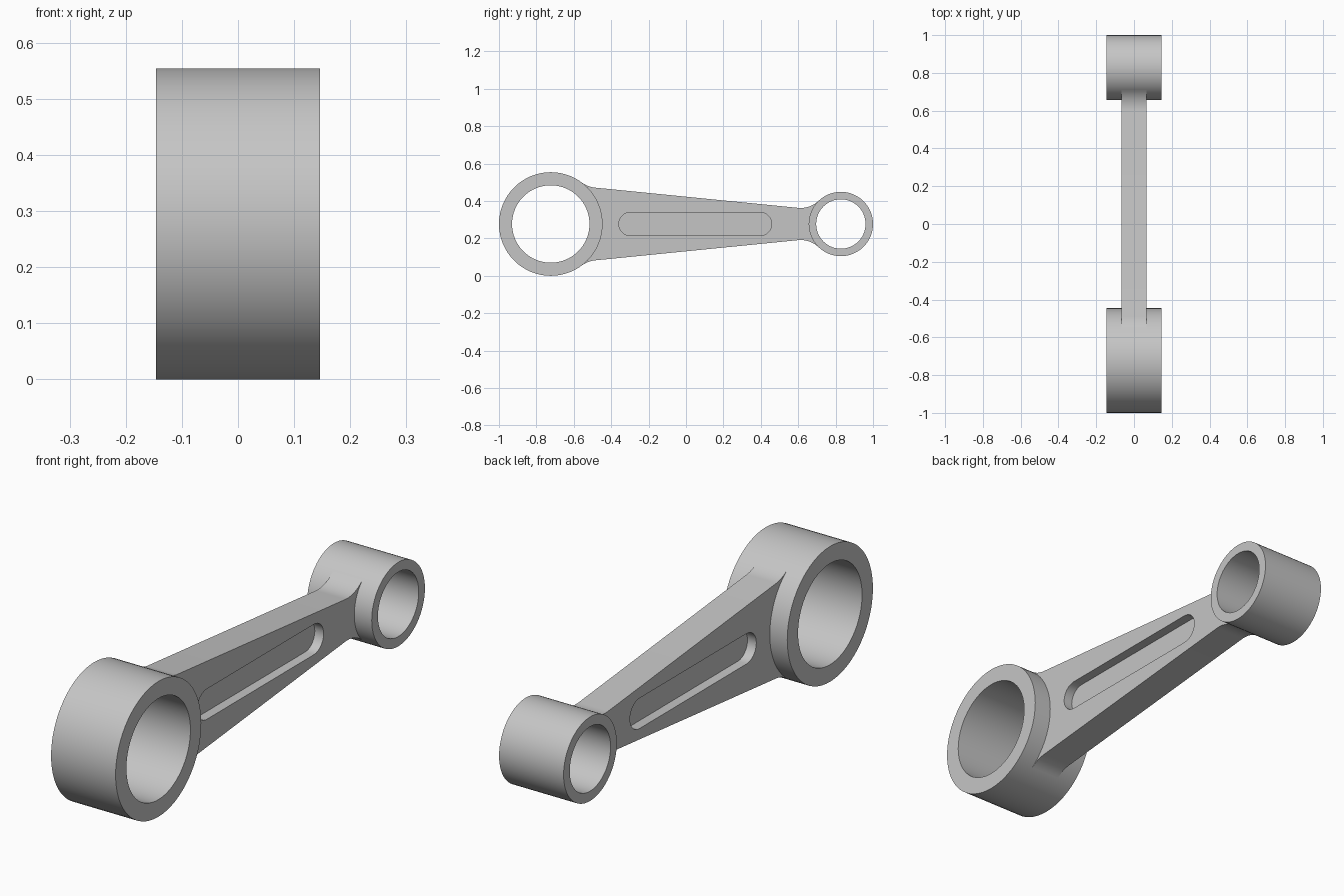
import bpy, bmesh, math
from mathutils import Vector

cube = bpy.data.objects.get("Cube")
if cube:
    bpy.data.objects.remove(cube, do_unlink=True)

MID_Z = 0.277
SEGMENTS = 64
HALF_RING = 0.146
HALF_BEAM = 0.067
POCKET_DEPTH = 0.04
FILLET = 0.14
BIG = dict(y=-0.723, outer=0.277, inner=0.207)
SMALL = dict(y=0.828, outer=0.172, inner=0.132)

steel = bpy.data.materials.new("grey_steel")
steel.use_nodes = True
colour = (0.56, 0.56, 0.56, 1)
steel.diffuse_color = colour
steel.node_tree.nodes["Principled BSDF"].inputs["Base Color"].default_value = colour


def make_object(name, bm):
    bmesh.ops.recalc_face_normals(bm, faces=bm.faces)
    mesh = bpy.data.meshes.new(name)
    bm.to_mesh(mesh)
    bm.free()
    mesh.materials.append(steel)
    obj = bpy.data.objects.new(name, mesh)
    bpy.context.collection.objects.link(obj)
    return obj


def smooth(obj):
    bpy.ops.object.select_all(action='DESELECT')
    obj.select_set(True)
    bpy.context.view_layer.objects.active = obj
    bpy.ops.object.shade_smooth_by_angle(angle=math.radians(30))


def ring(name, y, outer, inner):
    """Bored cylinder lying along x."""
    bm = bmesh.new()
    corners = [(-HALF_RING, outer), (HALF_RING, outer), (HALF_RING, inner), (-HALF_RING, inner)]
    verts = [bm.verts.new((x, y, MID_Z + r)) for x, r in corners]
    edges = [bm.edges.new((verts[i], verts[(i + 1) % 4])) for i in range(4)]
    bmesh.ops.spin(bm, geom=verts + edges, cent=(0, y, MID_Z), axis=(1, 0, 0),
                   angle=math.tau, steps=SEGMENTS)
    bmesh.ops.remove_doubles(bm, verts=bm.verts, dist=0.0001)
    smooth(make_object(name, bm))


def extrude_outline(name, points, x0, x1):
    """Prism along x from a (y, height above the middle) outline."""
    bm = bmesh.new()
    face = bm.faces.new([bm.verts.new((x0, p[0], MID_Z + p[1])) for p in points])
    moved = bmesh.ops.extrude_face_region(bm, geom=[face], use_keep_orig=True)["geom"]
    bmesh.ops.translate(bm, vec=(x1 - x0, 0, 0),
                        verts=[g for g in moved if isinstance(g, bmesh.types.BMVert)])
    return make_object(name, bm)


def arc(centre, radius, start, end, steps):
    return [centre + radius * Vector((math.cos(a), math.sin(a)))
            for a in (start + (end - start) * i / steps for i in range(steps + 1))]


# Straight tapering edge of the beam: a point, its direction and its normal
edge_point = Vector((0, 0.146))
along = Vector((1, -0.0996)).normalized()
normal = Vector((-along.y, along.x))


def fillet(hub, side):
    """Arc from the hub's outside to the beam edge, tangent to both."""
    hub_centre = Vector((hub["y"], 0))
    rel = edge_point + normal * FILLET - hub_centre
    b = rel.dot(along)
    root = math.sqrt(b * b - rel.length_squared + (hub["outer"] + FILLET) ** 2)
    centre = hub_centre + rel + along * (side * root - b)
    to_hub = hub_centre - centre
    start = math.atan2(to_hub.y, to_hub.x)
    end = math.atan2(-normal.y, -normal.x)
    return arc(centre, FILLET, start, end, 10)


def hub_arc(hub, start, end):
    """Beam end, buried inside the hub wall."""
    return arc(Vector((hub["y"], 0)), (hub["outer"] + hub["inner"]) / 2, start, end, 16)


def angle_at(hub, point):
    return math.atan2(point.y, point.x - hub["y"])


# Beam outline: upper edge, small end, mirrored lower edge, big end
big_fillet = fillet(BIG, 1)
small_fillet = fillet(SMALL, -1)[::-1]
upper = big_fillet + small_fillet
lower = [Vector((p.x, -p.y)) for p in reversed(upper)]
a_small = angle_at(SMALL, upper[-1])
a_big = angle_at(BIG, upper[0])
outline = (upper + hub_arc(SMALL, a_small, math.tau - a_small)
           + lower + hub_arc(BIG, -a_big, a_big))
beam = extrude_outline("tapered_beam", outline, -HALF_BEAM, HALF_BEAM)

# Rounded pocket on each side of the beam
r = 0.062
slot = (arc(Vector((0.396, 0)), r, -math.pi / 2, math.pi / 2, 16)
        + arc(Vector((-0.297, 0)), r, math.pi / 2, math.pi * 1.5, 16))
for side, label in ((-1, "right"), (1, "left")):
    cutter = extrude_outline(label + "_pocket_cutter", slot,
                             side * (HALF_BEAM - POCKET_DEPTH), side * 0.2)
    cutter.hide_render = True
    cutter.hide_viewport = True
    cut = beam.modifiers.new(label + "_pocket", 'BOOLEAN')
    cut.operation = 'DIFFERENCE'
    cut.solver = 'EXACT'
    cut.object = cutter
    bpy.context.view_layer.objects.active = beam
    bpy.ops.object.modifier_apply(modifier=cut.name)
    bpy.data.objects.remove(cutter, do_unlink=True)
smooth(beam)

# Bored ends
ring("big_end", **BIG)
ring("small_end", **SMALL)
